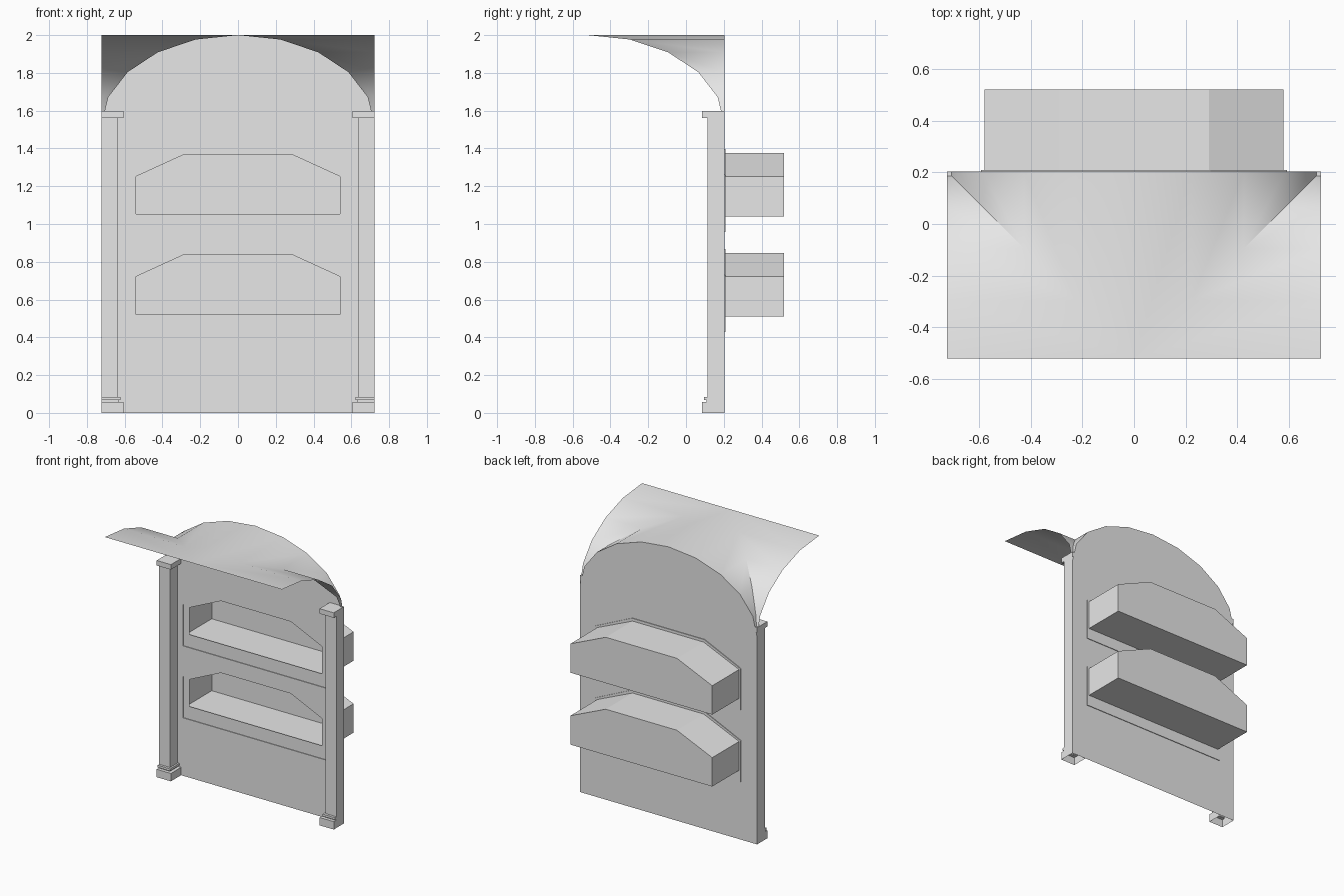
import bpy, bmesh, math

if "Cube" in bpy.data.objects:
    bpy.data.objects.remove(bpy.data.objects["Cube"], do_unlink=True)

HALF = 0.722            # half width of the bay
WALL_Y = 0.203          # plane of the back wall
FRAME_Y = 0.208         # plane of the niche surrounds
FRONT_Y, BACK_Y = -0.52, 0.52
TOP, RISE, STEPS = 2.0, 0.475, 5

stone = bpy.data.materials.new("plain_stone")
stone.use_nodes = True
GREY = (0.8, 0.8, 0.8, 1)
stone.diffuse_color = GREY
stone.node_tree.nodes["Principled BSDF"].inputs["Base Color"].default_value = GREY


def finish(name, bm, smooth=False):
    mesh = bpy.data.meshes.new(name)
    bm.to_mesh(mesh)
    bm.free()
    mesh.materials.append(stone)
    obj = bpy.data.objects.new(name, mesh)
    bpy.context.collection.objects.link(obj)
    if smooth:
        bpy.ops.object.select_all(action="DESELECT")
        obj.select_set(True)
        bpy.context.view_layer.objects.active = obj
        bpy.ops.object.shade_smooth_by_angle(angle=math.radians(30))
    return obj


def add_loop(bm, outline, y):
    return [bm.verts.new((x, y, z)) for x, z in outline]


def bridge(bm, a, b):
    n = len(a)
    for i in range(n):
        bm.faces.new((a[i], a[(i + 1) % n], b[(i + 1) % n], b[i]))


def fill_panel(bm, outlines, y):
    """Flat panel: first outline is the border, the rest are holes."""
    loops = [add_loop(bm, o, y) for o in outlines]
    edges = [bm.edges.new((l[i - 1], l[i])) for l in loops for i in range(len(l))]
    result = bmesh.ops.triangle_fill(bm, use_beauty=True, edges=edges, normal=(0, -1, 0))
    for item in result["geom"]:
        if isinstance(item, bmesh.types.BMFace):
            item.normal_update()
            if item.normal.y > 0:
                item.normal_flip()
    return loops


def clipped_shape(half, flat, bottom, shoulder, top):
    """Rectangle with two sloping upper corners."""
    return [(-half, bottom), (half, bottom), (half, shoulder),
            (flat, top), (-flat, top), (-half, shoulder)]


def raised(outline, dz):
    return [(x, z + dz) for x, z in outline]


# Quarter ellipse from the crown to the springing: (fraction outward, height)
arc = []
for i in range(STEPS + 1):
    t = math.pi / 2 * i / STEPS
    arc.append((math.sin(t), TOP - RISE * (1 - math.cos(t))))

surround = clipped_shape(0.592, 0.295, 0.427, 0.731, 0.867)
opening = clipped_shape(0.541, 0.285, 0.522, 0.721, 0.838)
recess = clipped_shape(0.578, 0.29, 0.509, 0.722, 0.847)
tiers = {"lower": 0.0, "upper": 0.53}

# Arched back wall with two cut-outs
arch = [(HALF * f, z) for f, z in reversed(arc)]
arch += [(-x, z) for x, z in reversed(arch[:-1])]
bm = bmesh.new()
fill_panel(bm, [[(-HALF, 0), (HALF, 0)] + arch]
           + [raised(surround, dz) for dz in tiers.values()], WALL_Y)
finish("back_wall", bm)

for tier, dz in tiers.items():
    # Shallow surround set behind the wall face
    bm = bmesh.new()
    border, hole = fill_panel(bm, [raised(surround, dz), raised(opening, dz)], FRAME_Y)
    bridge(bm, add_loop(bm, raised(surround, dz), WALL_Y), border)
    finish(tier + "_niche_surround", bm)

    # Deep box behind the opening
    bm = bmesh.new()
    mouth = add_loop(bm, raised(recess, dz), FRAME_Y)
    rear = add_loop(bm, raised(recess, dz), BACK_Y)
    bridge(bm, mouth, rear)
    bm.faces.new(rear)
    bmesh.ops.recalc_face_normals(bm, faces=bm.faces)
    finish(tier + "_niche_box", bm)

# Half groin vault: webs meet along two diagonals
bm = bmesh.new()
span = WALL_Y - FRONT_Y
for side in (1, -1):
    for (f0, z0), (f1, z1) in zip(arc, arc[1:]):
        y0, y1 = FRONT_Y + f0 * span, FRONT_Y + f1 * span
        x0, x1 = side * f0 * HALF, side * f1 * HALF
        edge = side * HALF
        for pts in ([(x0, y0, z0), (x1, y1, z1), (x1, WALL_Y, z1), (x0, WALL_Y, z0)],
                    [(x0, y0, z0), (edge, y0, z0), (edge, y1, z1), (x1, y1, z1)]):
            pts = list(dict.fromkeys(pts))
            bm.faces.new([bm.verts.new(p) for p in pts])
bmesh.ops.remove_doubles(bm, verts=bm.verts, dist=0.0005)
for face in bm.faces:
    face.normal_update()
    if face.normal.z < 0:
        face.normal_flip()
finish("vault", bm, smooth=True)

# Corner pillars: stacked rings (inner x, front y, height), open at the foot
base, neck = (0.606, 0.084), (0.63, 0.108)
ring, shaft = (0.621, 0.096), (0.634, 0.114)
stack = [(base, 0), (base, 0.058), (neck, 0.058), (neck, 0.067), (ring, 0.067),
         (ring, 0.083), (shaft, 0.083), (shaft, 1.56), (base, 1.56), (base, 1.597)]
for name, side in (("left_pillar", 1), ("right_pillar", -1)):
    bm = bmesh.new()
    rows = []
    for (x, y), z in stack:
        corners = [(x, y), (HALF, y), (HALF, WALL_Y), (x, WALL_Y)]
        rows.append([bm.verts.new((side * cx, cy, z)) for cx, cy in corners])
    for a, b in zip(rows, rows[1:]):
        bridge(bm, a, b)
    bm.faces.new(rows[-1])
    # The wall closes the pillar's rear below the springing
    rear = [f for f in bm.faces if f.calc_center_median().y > WALL_Y - 0.001
            and f.calc_center_median().z < TOP - RISE]
    bmesh.ops.delete(bm, geom=rear, context="FACES")
    bmesh.ops.remove_doubles(bm, verts=bm.verts, dist=0.0005)
    bmesh.ops.recalc_face_normals(bm, faces=bm.faces)
    finish(name, bm)
